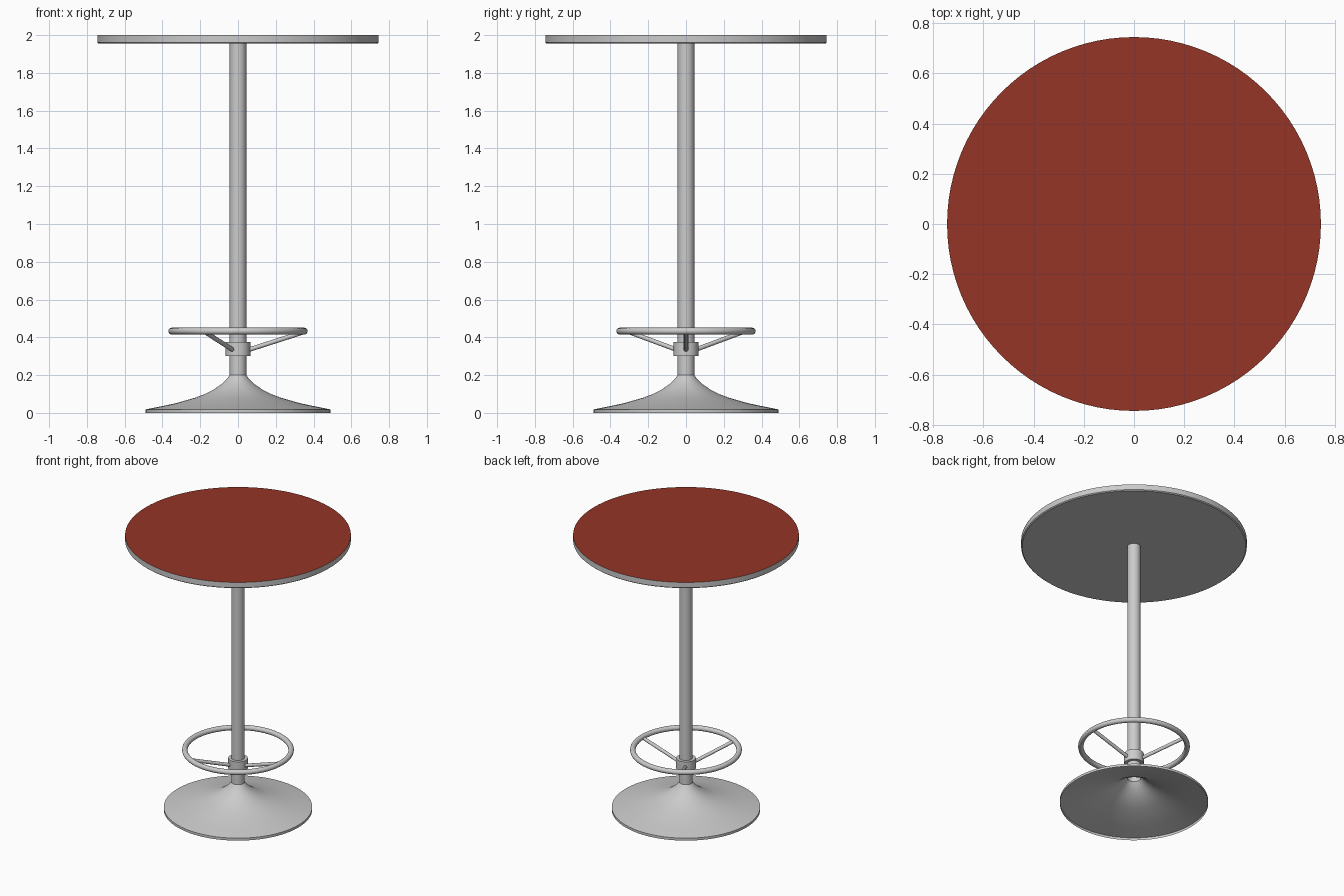
import bpy, bmesh, math
from mathutils import Vector

if "Cube" in bpy.data.objects:
    bpy.data.objects.remove(bpy.data.objects["Cube"])


def finish(name, bm, angle=35):
    mesh = bpy.data.meshes.new(name)
    bm.to_mesh(mesh)
    bm.free()
    ob = bpy.data.objects.new(name, mesh)
    bpy.context.collection.objects.link(ob)
    bpy.ops.object.select_all(action='DESELECT')
    ob.select_set(True)
    bpy.context.view_layer.objects.active = ob
    bpy.ops.object.shade_smooth_by_angle(angle=math.radians(angle))
    return ob


def lathe(name, profile, segs=64, closed=False):
    """Revolve an (r, z) profile around z; radius 0 becomes a pole point."""
    bm = bmesh.new()
    rings = []
    for r, z in profile:
        if r == 0:
            rings.append([bm.verts.new((0, 0, z))] * segs)
        else:
            rings.append([bm.verts.new((r * math.cos(2 * math.pi * i / segs),
                                        r * math.sin(2 * math.pi * i / segs), z))
                          for i in range(segs)])
    pairs = list(zip(rings, rings[1:]))
    if closed:
        pairs.append((rings[-1], rings[0]))
    for a, b in pairs:
        for i in range(segs):
            j = (i + 1) % segs
            bm.faces.new(dict.fromkeys((a[i], a[j], b[j], b[i])))
    return finish(name, bm)


def rod(name, start, end, radius):
    start, end = Vector(start), Vector(end)
    axis = end - start
    bm = bmesh.new()
    bmesh.ops.create_cone(bm, cap_ends=True, segments=16, radius1=radius,
                          radius2=radius, depth=axis.length)
    bm.transform(axis.to_track_quat('Z', 'Y').to_matrix().to_4x4())
    bmesh.ops.translate(bm, vec=(start + end) / 2, verts=bm.verts)
    return finish(name, bm)


# Round table top: grey underside and edge, red surface
lathe("table_top_edge", [(0, 1.955), (0.738, 1.955), (0.745, 1.961), (0.745, 2.0)], 96)
surface = lathe("table_top_surface", [(0.745, 2.0), (0, 2.0)], 96)
red = bpy.data.materials.new("red")
red.diffuse_color = (0.30, 0.035, 0.02, 1)
red.use_nodes = True
red.node_tree.nodes["Principled BSDF"].inputs["Base Color"].default_value = red.diffuse_color
surface.data.materials.append(red)

# Column
lathe("column", [(0.044, 0.19), (0.044, 1.955)], 32)

# Flared base, a thin shell open underneath
lathe("base", [(0.49, 0), (0.49, 0.018), (0.44, 0.028), (0.386, 0.039), (0.33, 0.051),
               (0.28, 0.065), (0.225, 0.081), (0.175, 0.1), (0.13, 0.123),
               (0.088, 0.152), (0.06, 0.178), (0.044, 0.2)], 96)

# Collar clamped round the column
lathe("collar", [(0.044, 0.3), (0.065, 0.3), (0.065, 0.375), (0.044, 0.375)], 32, True)

# Foot ring
tube = [(0.351 + 0.018 * math.cos(2 * math.pi * k / 16),
         0.433 + 0.018 * math.sin(2 * math.pi * k / 16)) for k in range(16)]
lathe("foot_ring", tube, 64, True)

# Three sloping spokes from collar to ring
for n in range(3):
    a = n * 2 * math.pi / 3
    c, s = math.cos(a), math.sin(a)
    rod(f"spoke_{n + 1}", (0.05 * c, 0.05 * s, 0.332), (0.345 * c, 0.345 * s, 0.427), 0.012)
